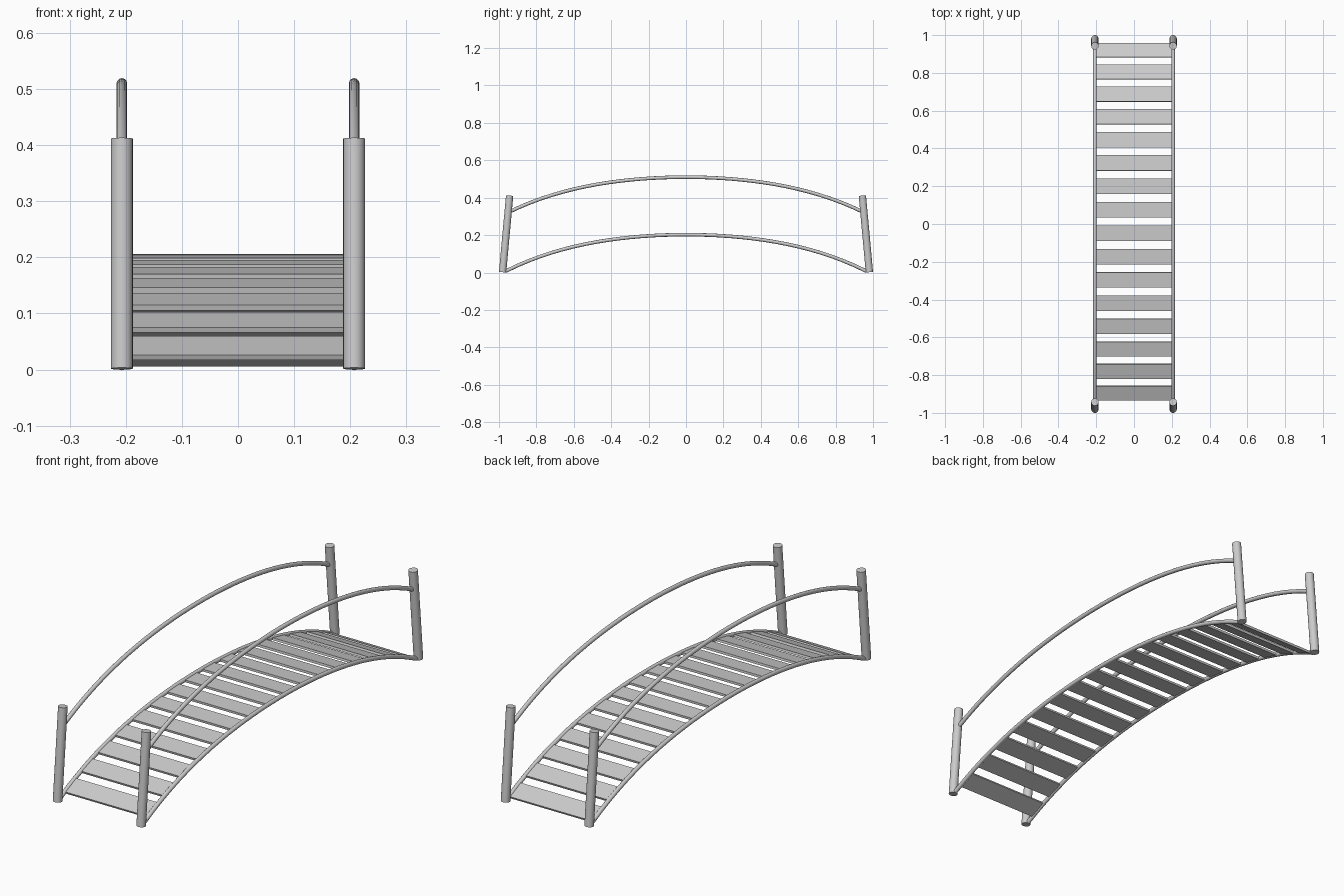
import bpy, math
from mathutils import Vector

if "Cube" in bpy.data.objects:
    bpy.data.objects.remove(bpy.data.objects["Cube"])

DECK_Z, HAND_Z, SIDE_X = 0.2025, 0.51, 0.207


def drop(y):
    return 0.158 * y**2 + 0.056 * y**4


def slope(y):
    return -(0.316 * y + 0.224 * y**3)


def smooth(ob):
    bpy.ops.object.select_all(action='DESELECT')
    ob.select_set(True)
    bpy.context.view_layer.objects.active = ob
    bpy.ops.object.shade_smooth_by_angle(angle=math.radians(40))


def arched_rail(name, x, top, reach, radius=0.0095, steps=32):
    cu = bpy.data.curves.new(name, 'CURVE')
    cu.dimensions = '3D'
    cu.bevel_depth = radius
    cu.bevel_resolution = 4
    cu.use_fill_caps = True
    sp = cu.splines.new('POLY')
    sp.points.add(steps)
    for i, p in enumerate(sp.points):
        y = reach * (2 * i / steps - 1)
        p.co = (x, y, top - drop(y), 1)
    ob = bpy.data.objects.new(name, cu)
    bpy.context.collection.objects.link(ob)
    bpy.ops.object.select_all(action='DESELECT')
    ob.select_set(True)
    bpy.context.view_layer.objects.active = ob
    bpy.ops.object.convert(target='MESH')
    smooth(bpy.context.view_layer.objects.active)


def post(name, x, end):
    a = Vector((x, end * 0.9805, 0.0017))
    b = Vector((x, end * 0.943, 0.4115))
    bpy.ops.mesh.primitive_cylinder_add(vertices=24, radius=0.0195, depth=(b - a).length,
                                        location=(a + b) / 2)
    ob = bpy.context.object
    ob.name = name
    ob.rotation_euler.x = math.atan2(-(b - a).y, (b - a).z)
    smooth(ob)


def y_at_arc_length(s):
    # walk along the arch from the crown
    y, n = 0.0, 400
    for _ in range(n):
        y += (s / n) / math.sqrt(1 + slope(y)**2)
    return y


# rails and leaning end posts on both sides
for side, x in (("left", -SIDE_X), ("right", SIDE_X)):
    arched_rail(side + "_deck_rail", x, DECK_Z, 0.964)
    arched_rail(side + "_handrail", x, HAND_Z, 0.948)
    for end_name, end in (("front", -1), ("back", 1)):
        post(f"{end_name}_{side}_post", x, end)

# evenly spaced planks following the arch
for i in range(16):
    y = y_at_arc_length(0.9435 - 0.1240 * i)
    bpy.ops.mesh.primitive_cube_add(size=1, location=(0, y, DECK_Z - 0.0015 - drop(y)))
    plank = bpy.context.object
    plank.name = f"plank_{i + 1}"
    plank.scale = (2 * SIDE_X, 0.082, 0.01)
    plank.rotation_euler.x = math.atan(slope(y))
